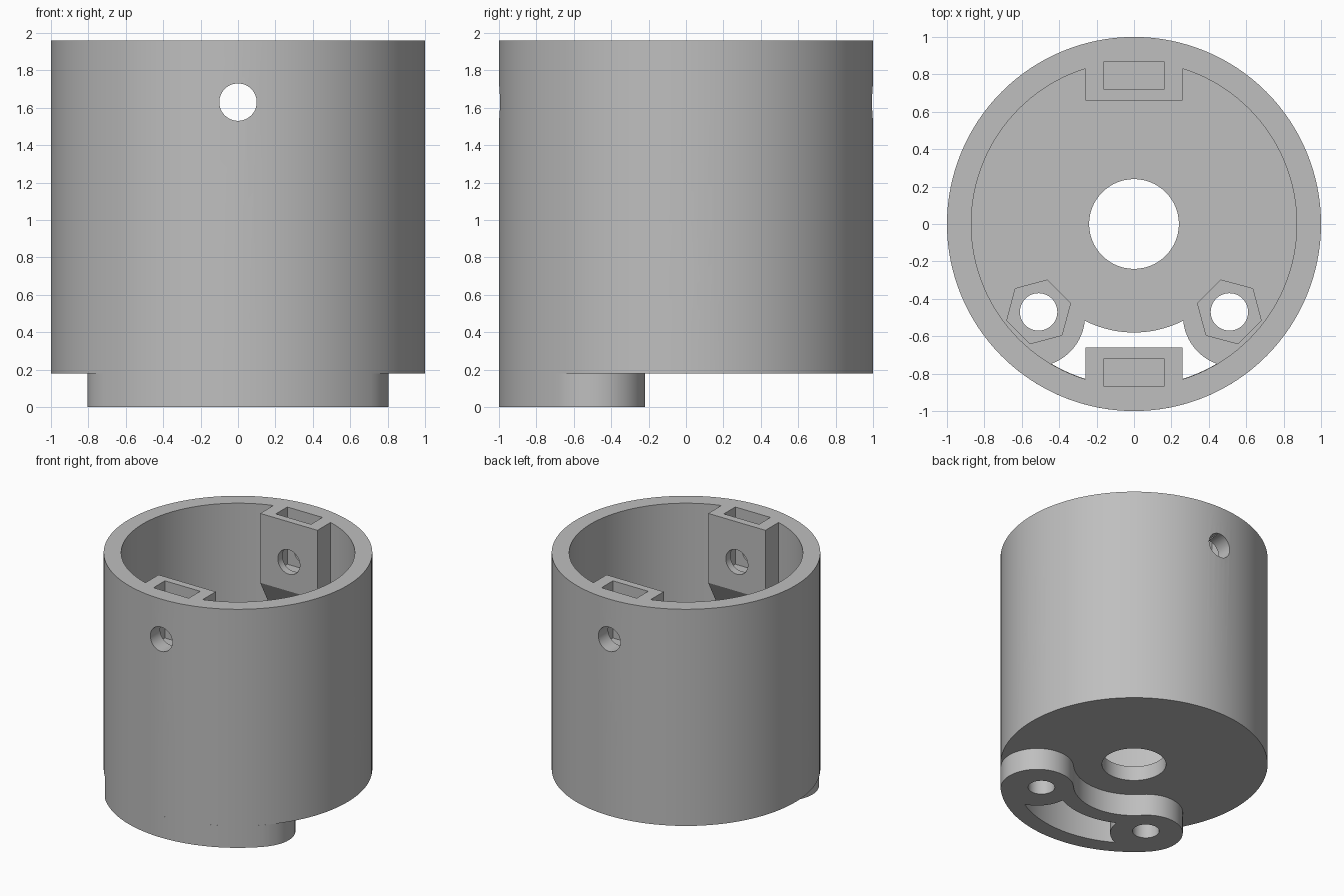
import bpy
import bmesh
from math import sin, cos, pi, radians, atan2, acos, hypot
from mathutils import Matrix

cube = bpy.data.objects.get("Cube")
if cube:
    bpy.data.objects.remove(cube, do_unlink=True)

grey = bpy.data.materials.new("plain grey")
grey.use_nodes = True
colour = (0.52, 0.52, 0.52, 1)
grey.diffuse_color = colour
grey.node_tree.nodes["Principled BSDF"].inputs["Base Color"].default_value = colour

TOP, BASE, FLOOR = 1.96, 0.18, 0.30
INNER = 0.87
LUG_ANGLE = radians(-42.6)      # direction of the right-hand lug end
LUG_DIST, LUG_R = 0.725, 0.272
SCREW = (0.51, -0.47)


def prism(name, pts, low, high, matrix=None):
    """Extrude a flat outline from low to high along z."""
    bm = bmesh.new()
    face = bm.faces.new([bm.verts.new((x, y, low)) for x, y in pts])
    out = bmesh.ops.extrude_face_region(bm, geom=[face])
    verts = [v for v in out["geom"] if isinstance(v, bmesh.types.BMVert)]
    bmesh.ops.translate(bm, verts=verts, vec=(0, 0, high - low))
    if matrix:
        bm.transform(matrix)
    bmesh.ops.recalc_face_normals(bm, faces=bm.faces)
    mesh = bpy.data.meshes.new(name)
    bm.to_mesh(mesh)
    bm.free()
    mesh.materials.append(grey)
    obj = bpy.data.objects.new(name, mesh)
    bpy.context.collection.objects.link(obj)
    return obj


def arc(r, start, end, steps, cx=0, cy=0):
    return [(cx + r * cos(start + (end - start) * i / steps),
             cy + r * sin(start + (end - start) * i / steps))
            for i in range(steps + 1)]


def circle(r, cx=0, cy=0, steps=48, turn=0):
    return arc(r, turn, turn + 2 * pi, steps, cx, cy)[:-1]


def cut(target, cutters):
    for cutter in cutters:
        cutter.hide_render = True
        mod = target.modifiers.new("cut", 'BOOLEAN')
        mod.operation = 'DIFFERENCE'
        mod.solver = 'EXACT'
        mod.object = cutter
        bpy.context.view_layer.objects.active = target
        bpy.ops.object.modifier_apply(modifier=mod.name)


def mirrored(half):
    """Close a right-hand half outline that starts and ends on x = 0."""
    return half + [(-x, y) for x, y in reversed(half[1:-1])]


def lug_outline():
    cx, cy = LUG_DIST * cos(LUG_ANGLE), LUG_DIST * sin(LUG_ANGLE)
    outer = LUG_DIST + LUG_R + 0.003
    half = arc(outer, -pi / 2, LUG_ANGLE, 24)
    half += arc(LUG_R, LUG_ANGLE, LUG_ANGLE + pi, 24, cx, cy)[1:]
    half += arc(LUG_DIST - LUG_R, LUG_ANGLE, -pi / 2, 16)[1:]
    half[0] = (0, half[0][1])
    half[-1] = (0, half[-1][1])
    return [(half[0][0], half[0][1])] + half[1:-1] + [half[-1]] + \
        [(-x, y) for x, y in reversed(half[1:-1])]


def slot_outline(r_in, r_out):
    """Curved slot whose ends are scooped by the round lug ends."""
    cx, cy = LUG_DIST * cos(LUG_ANGLE), LUG_DIST * sin(LUG_ANGLE)

    def meet(r):
        c = (LUG_DIST ** 2 + r ** 2 - LUG_R ** 2) / (2 * LUG_DIST * r)
        return LUG_ANGLE - acos(c)

    a_out, a_in = meet(r_out), meet(r_in)
    start = atan2(r_out * sin(a_out) - cy, r_out * cos(a_out) - cx)
    end = atan2(r_in * sin(a_in) - cy, r_in * cos(a_in) - cx)
    if end > start:
        end -= 2 * pi
    half = arc(r_out, -pi / 2, a_out, 16)
    half += arc(LUG_R, start, end, 12, cx, cy)[1:]
    half += arc(r_in, a_in, -pi / 2, 16)[1:]
    return mirrored(half)


# Cup body
body = prism("cup_body", circle(1, steps=128), BASE, TOP)

# Cavity, leaving two nut blocks with sloped undersides on the wall
cavity = prism("cavity_cutter", circle(INNER, steps=128), FLOOR, TOP + 0.1)
upright = Matrix(((0, 0, 1, 0), (1, 0, 0, 0), (0, 1, 0, 0), (0, 0, 0, 1)))
helpers = [cavity]
for side in (1, -1):
    profile = [(side * 0.66, 1.39), (side * 0.95, 0.85),
               (side * 0.95, 2.2), (side * 0.66, 2.2)]
    block = prism("nut_block_form", profile, -0.26, 0.26, upright)
    cut(cavity, [block])
    helpers.append(block)

# Floor hole, curved slot, side holes and fixing holes
slot = prism("slot_cutter", slot_outline(0.58, INNER - 0.002), -0.1, FLOOR + 0.1)
centre = prism("centre_cutter", circle(0.24, steps=64), 0.1, 0.5)
across = prism("side_hole_cutter", circle(0.175, 0, 0.83), -1.2, 1.2, upright)
to_y = Matrix.Rotation(pi / 2, 4, 'X')
fixing = prism("fixing_hole_cutter", circle(0.1, 0, 1.63), -1.2, 1.2, to_y)
body_cuts = [cavity, slot, centre, across, fixing]

# Nut pockets in the top of both blocks
for side in (1, -1):
    pocket = [(-0.16, side * 0.72), (0.16, side * 0.72),
              (0.16, side * 0.868), (-0.16, side * 0.868)]
    body_cuts.append(prism("nut_pocket_cutter", pocket, 1.49, TOP + 0.1))

# Screw holes with hexagonal nut recesses in the floor
screws = []
for side in (1, -1):
    x, y = side * SCREW[0], SCREW[1]
    screws.append(prism("screw_cutter", circle(0.1, x, y), -0.1, 0.5))
    turn = radians(-15 if side > 0 else 15)
    body_cuts.append(prism("hex_cutter", circle(0.176, x, y, 6, turn),
                           BASE + 0.02, FLOOR + 0.05))
cut(body, body_cuts + screws)

# Curved mounting lug under the floor
lug = prism("mounting_lug", lug_outline(), 0, BASE)
cut(lug, [slot] + screws)

for obj in set(helpers + body_cuts + screws):
    bpy.data.objects.remove(obj, do_unlink=True)

# Smooth curved walls, keep edges crisp
for obj in (body, lug):
    bpy.ops.object.select_all(action='DESELECT')
    obj.select_set(True)
    bpy.context.view_layer.objects.active = obj
    bpy.ops.object.shade_smooth_by_angle(angle=radians(25))
